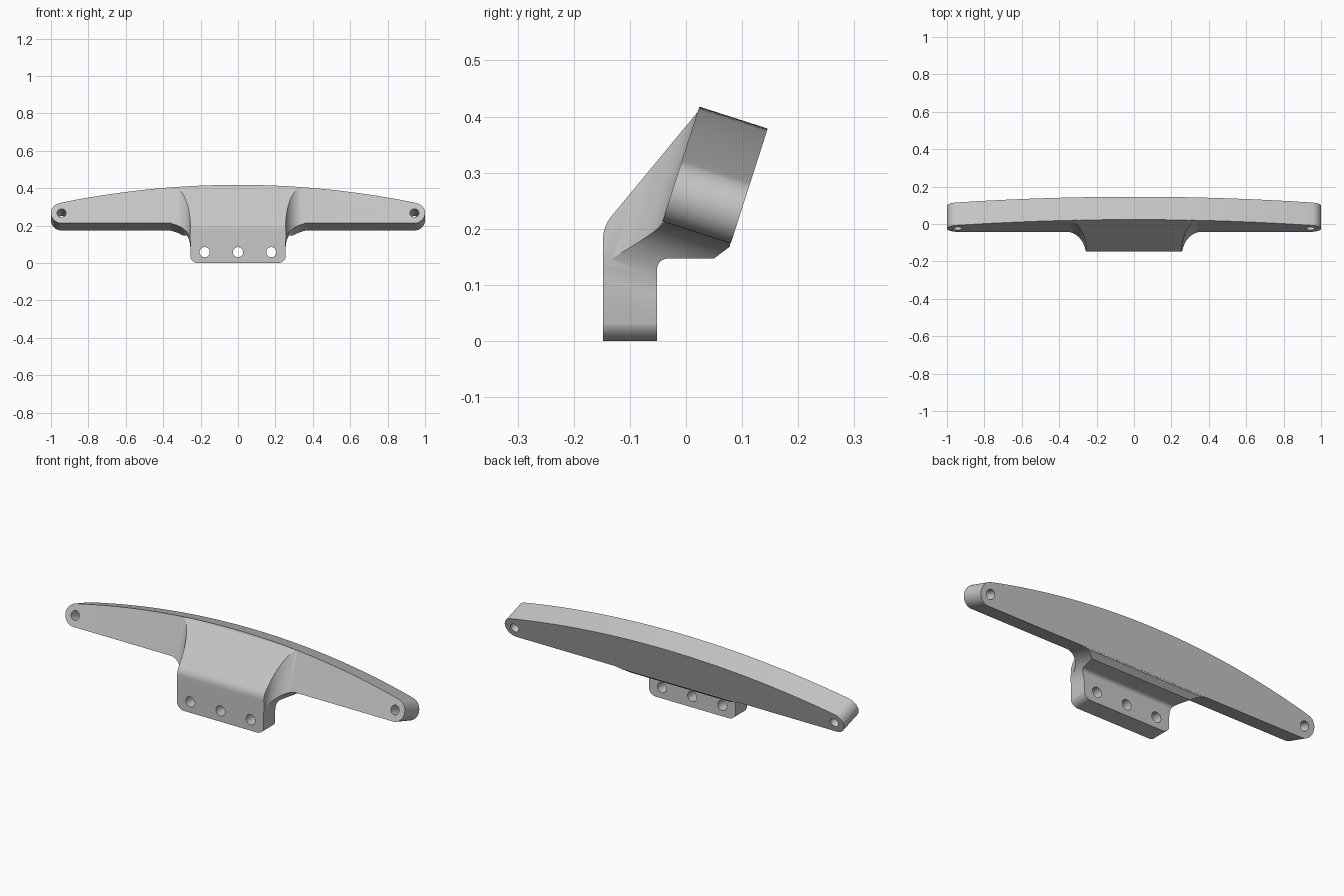
import bpy, bmesh
from math import sin, cos, pi, asin, tan, radians
from mathutils import Vector

if "Cube" in bpy.data.objects:
    bpy.data.objects.remove(bpy.data.objects["Cube"], do_unlink=True)

grey = bpy.data.materials.new("light_grey")
grey.use_nodes = True
grey.diffuse_color = (0.57, 0.57, 0.57, 1)
grey.node_tree.nodes["Principled BSDF"].inputs["Base Color"].default_value = grey.diffuse_color

# Frames: the world axes, and the leaning plane of the bar
X, Y, Z = Vector((1, 0, 0)), Vector((0, 1, 0)), Vector((0, 0, 1))
LEAN = radians(17.8)
UP = Vector((0, sin(LEAN), cos(LEAN)))
BACK = Vector((0, cos(LEAN), -sin(LEAN)))
BASE = Vector((0, -0.042, 0.213))
ZERO = Vector((0, 0, 0))


def prism(name, points, origin, a, b, c, lo, hi):
    """Extrude a 2D outline in the a/b plane along c."""
    bm = bmesh.new()
    low, high = ([bm.verts.new(origin + a * p + b * q + c * d) for p, q in points]
                 for d in (lo, hi))
    n = len(points)
    bm.faces.new(low)
    bm.faces.new(high)
    for i in range(n):
        j = (i + 1) % n
        bm.faces.new((low[i], low[j], high[j], high[i]))
    bmesh.ops.recalc_face_normals(bm, faces=bm.faces)
    mesh = bpy.data.meshes.new(name)
    bm.to_mesh(mesh)
    bm.free()
    mesh.materials.append(grey)
    obj = bpy.data.objects.new(name, mesh)
    bpy.context.collection.objects.link(obj)
    return obj


def combine(target, tool, operation):
    mod = target.modifiers.new(operation, "BOOLEAN")
    mod.operation, mod.solver, mod.object = operation, "EXACT", tool
    bpy.context.view_layer.objects.active = target
    bpy.ops.object.modifier_apply(modifier=mod.name)
    bpy.data.objects.remove(tool, do_unlink=True)


def arc(cx, cy, r, start, end, steps):
    angles = [start + (end - start) * i / steps for i in range(steps + 1)]
    return [(cx + r * cos(t), cy + r * sin(t)) for t in angles]


def rounded(prev, corner, nxt, r, steps=10):
    """Points of a fillet at a corner."""
    c = Vector(corner)
    d1, d2 = (Vector(prev) - c).normalized(), (Vector(nxt) - c).normalized()
    half = d1.angle(d2) / 2
    centre = c + (d1 + d2).normalized() * (r / sin(half))
    p, q = (c + d * (r / tan(half)) - centre for d in (d1, d2))
    # slerp gives unit directions
    return [tuple(centre + p.slerp(q, i / steps).normalized() * r) for i in range(steps + 1)]


def mirrored(half):
    return half + [(-x, y) for x, y in reversed(half)]


# Bar: bowed top, flat bottom, rounded ends
R_END, X_END, THICK, HEIGHT, R_TOP = 0.057, 0.943, 0.128, 0.215, 4.52
swing = asin(X_END / (R_TOP - R_END))
top_arc = arc(0, HEIGHT - R_TOP, R_TOP, pi / 2 - swing, pi / 2 + swing, 48)
right_end = arc(X_END, R_END, R_END, -pi / 2, pi / 2 - swing, 20)
left_end = [(-x, y) for x, y in reversed(right_end)]
bar = prism("mounting_bar", right_end + top_arc[1:-1] + left_end,
            BASE, X, UP, BACK, 0, THICK)

# Bracket: side profile drawn across the width
nose = rounded((-0.148, 0), (-0.148, 0.204), (0.024, 0.412), 0.066)
inner = rounded((0.05, 0.147), (-0.052, 0.147), (-0.052, 0), 0.02)
inside = [BASE + UP * u + BACK * w for u, w in ((0.212, 0.02), (0.03, 0.12))]
profile = ([(-0.148, 0)] + nose + [(0.024, 0.412)] + [(p.y, p.z) for p in inside]
           + [(0.078, 0.168), (0.05, 0.147)] + inner + [(-0.052, 0)])
bracket = prism("bracket", profile, ZERO, Y, Z, X, -0.42, 0.42)


def flare(r):
    """Outline that widens from the bracket sides into the bar."""
    curve = arc(0.255 + r, 0.001 - r, r, pi, pi / 2, 20)
    return mirrored([(0.255, -0.5)] + curve + [(0.259 + r, 0.004), (0.45, 0.004), (0.45, 0.4)])


# Fillets against the bar's front and underside
combine(bracket, prism("front_flare", flare(0.1), BASE, X, BACK, UP, -0.5, 0.5), "INTERSECT")
combine(bracket, prism("under_flare", flare(0.13), BASE, X, UP, BACK, -0.4, 0.4), "INTERSECT")
# Keep the bracket below the bowed top
limit = [(x, y - 0.002) for x, y in top_arc] + [(-0.96, -0.5), (0.96, -0.5)]
combine(bracket, prism("top_limit", limit, BASE, X, UP, BACK, -0.4, 0.4), "INTERSECT")
# Rounded lower corners
foot = arc(0.215, 0.042, 0.042, -pi / 2, 0, 12) + [(0.257, 0.08), (0.5, 0.08), (0.5, 0.6)]
combine(bracket, prism("foot_shape", mirrored(foot), ZERO, X, Z, Y, -0.4, 0.4), "INTERSECT")

combine(bar, bracket, "UNION")

# Screw holes: three through the foot, one through each bar end
for x in (-0.178, 0, 0.178):
    combine(bar, prism("foot_hole", arc(x, 0.058, 0.027, 0, 2 * pi, 32)[:-1],
                       ZERO, X, Z, Y, -0.3, 0), "DIFFERENCE")
for x in (-X_END, X_END):
    combine(bar, prism("end_hole", arc(x, R_END, 0.024, 0, 2 * pi, 32)[:-1],
                       BASE, X, UP, BACK, -0.1, 0.3), "DIFFERENCE")

bpy.ops.object.select_all(action="DESELECT")
bar.select_set(True)
bpy.context.view_layer.objects.active = bar
bpy.ops.object.shade_smooth_by_angle(angle=radians(25))
